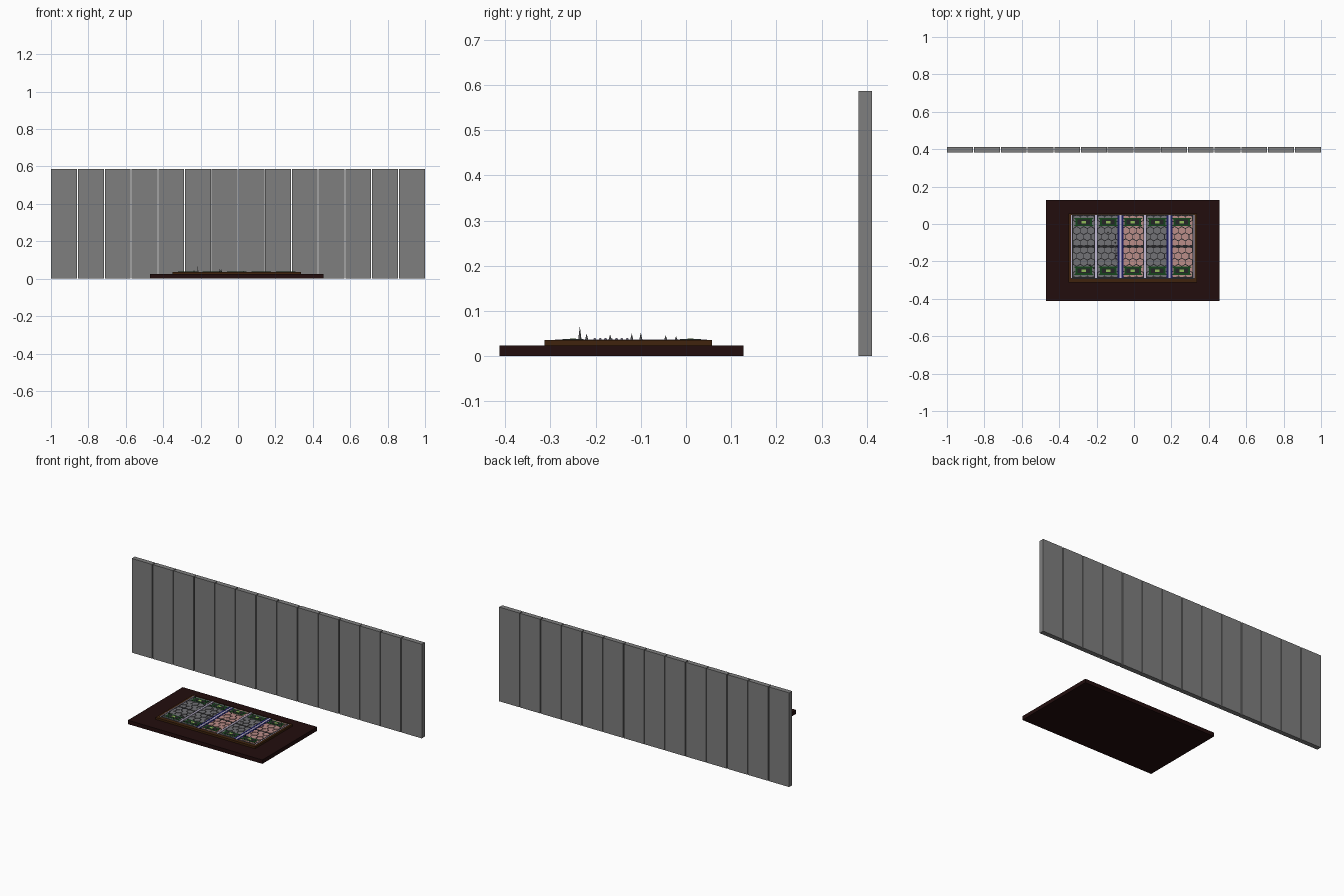
import bpy, bmesh, math, random

random.seed(4)
if "Cube" in bpy.data.objects:
    bpy.data.objects.remove(bpy.data.objects["Cube"], do_unlink=True)


def material(name, *rgb):
    m = bpy.data.materials.new(name)
    m.use_nodes = True
    m.diffuse_color = (*rgb, 1)
    m.node_tree.nodes["Principled BSDF"].inputs["Base Color"].default_value = (*rgb, 1)
    return m


GREY = material("wall grey", .21, .21, .21)
TABLE = material("dark mahogany", .016, .004, .004)
FRAME = material("brown wood", .05, .017, .004)
BOARD = material("board black", .018, .018, .02)
STONE = material("stone grey", .17, .17, .18)
PINK = material("pink stone", .5, .27, .25)
LILAC = material("pale lilac", .55, .5, .68)
BLUE = material("deep blue", .012, .012, .12)
GREEN = material("dark green", .008, .06, .012)
LIME = material("light green", .28, .5, .1)


def finish(bm, name, mat):
    bmesh.ops.recalc_face_normals(bm, faces=bm.faces)
    mesh = bpy.data.meshes.new(name)
    bm.to_mesh(mesh)
    bm.free()
    mesh.materials.append(mat)
    obj = bpy.data.objects.new(name, mesh)
    bpy.context.collection.objects.link(obj)
    return obj


def add_box(bm, x0, x1, y0, y1, z0, z1):
    verts = bmesh.ops.create_cube(bm, size=1)["verts"]
    for v in verts:
        v.co.x = x1 if v.co.x > 0 else x0
        v.co.y = y1 if v.co.y > 0 else y0
        v.co.z = z1 if v.co.z > 0 else z0


def box(name, mat, *bounds):
    bm = bmesh.new()
    add_box(bm, *bounds)
    return finish(bm, name, mat)


def add_prism(bm, points, z0, z1):
    face = bm.faces.new([bm.verts.new((x, y, z0)) for x, y in points])
    out = bmesh.ops.extrude_face_region(bm, geom=[face])["geom"]
    for v in out:
        if isinstance(v, bmesh.types.BMVert):
            v.co.z = z1


# Back wall of upright panels with narrow gaps
PANELS, GAP = 14, .0025
pitch = 2 / PANELS
for i in range(PANELS):
    left = -1 + i * pitch
    box(f"wall_panel_{i + 1}", GREY, left + GAP * (i > 0),
        left + pitch - GAP * (i < PANELS - 1), .382, .412, 0, .587)

# Table slab, raised wooden rim and recessed board
CX, CY = -.0065, -.12
box("table_top", TABLE, -.47, .457, -.413, .127, 0, .024)
X0, X1, Y0, Y1 = -.335, .322, -.293, .05
box("board", BOARD, X0, X1, Y0, Y1, .024, .034)
bm = bmesh.new()
add_box(bm, -.35, X0, -.313, .057, .024, .036)
add_box(bm, X1, .337, -.313, .057, .024, .036)
add_box(bm, X0, X1, -.313, Y0, .024, .036)
add_box(bm, X0, X1, Y1, .057, .024, .036)
finish(bm, "board_rim", FRAME)

# Hexagonal paving, trimmed to each of the ten cells
COLS, COL, HALF_W, HALF_H = 5, .131, .058, .08
HEX, STEP = .021, .038
for c in range(COLS):
    x = CX + (c - 2) * COL
    bm = bmesh.new()
    for side in (-1, 1):
        y = CY + side * .0845
        for r in range(-3, 4):
            for k in range(-2, 3):
                hx, hy = (k + (r % 2) / 2) * STEP, r * STEP * .866
                if abs(hx) > HALF_W + .004 or abs(hy) > HALF_H:
                    continue
                pts = []
                for a in range(6):
                    t = math.radians(60 * a + 30)
                    px = max(-HALF_W, min(HALF_W, hx + HEX * .93 * math.cos(t)))
                    py = max(-HALF_H, min(HALF_H, hy + HEX * .93 * math.sin(t)))
                    pts.append((x + px, y + py))
                add_prism(bm, pts, .034, .0362)
    bmesh.ops.dissolve_degenerate(bm, dist=.00001, edges=bm.edges)
    finish(bm, f"paving_{c + 1}", PINK if c in (2, 4) else STONE)

# Lane dividers: pale strips, with blue strips beside some of them
pale, blue = bmesh.new(), bmesh.new()
for i in range(COLS + 1):
    x = CX + (i - 2.5) * COL
    half = .005 if 0 < i < COLS else .002
    add_box(pale, x - half, x + half, Y0 + .003, Y1 - .003, .034, .0372)
    if i in (2, 4):
        for s in (-1, 1):
            add_box(blue, x + s * .011 - .005, x + s * .011 + .005,
                    Y0 + .005, Y1 - .005, .034, .0368)
finish(pale, "lane_dividers", LILAC)
finish(blue, "blue_lane_edges", BLUE)

# Green name plates at both ends of every lane, with a bright centre and leaves
plates, inlays, centres, leaves = (bmesh.new() for _ in range(4))
for c in range(COLS):
    x = CX + (c - 2) * COL
    for side in (-1, 1):
        y = CY + side * .13
        add_box(plates, x - .045, x + .045, y - .022, y + .022, .034, .0375)
        add_box(inlays, x - .034, x + .034, y - .013, y + .013, .0375, .038)
        add_box(centres, x - .011, x + .011, y - .007, y + .007, .038, .0388)
        for sx in (-1, 1):
            for sy in (-1, 1):
                lx, ly = x + sx * .046, y + sy * .019
                add_prism(leaves, [(lx - .007, ly), (lx, ly - .004),
                                   (lx + .007, ly), (lx, ly + .004)], .034, .0385)
finish(plates, "lane_plates", GREEN)
finish(inlays, "plate_inlays", BOARD)
finish(centres, "plate_centres", LIME)
finish(leaves, "plate_leaves", GREEN)

# Thin spikes standing on the lanes
spikes = [(-.215, -.235, .066), (-.235, -.22, .05), (-.095, -.168, .048),
          (-.09, -.12, .05), (-.1, -.1, .052), (-.14, -.045, .046), (.03, -.022, .044)]
bm = bmesh.new()
for x, y, top in spikes:
    made = bmesh.ops.create_cone(bm, segments=6, radius1=.004, radius2=0,
                                 depth=top - .034, cap_ends=True)["verts"]
    bmesh.ops.translate(bm, verts=made, vec=(x, y, (top + .034) / 2))
finish(bm, "spikes", STONE)

# Small scattered pebbles beside the second divider
bm = bmesh.new()
for i in range(7):
    made = bmesh.ops.create_icosphere(bm, subdivisions=1, radius=.0035)["verts"]
    bmesh.ops.translate(bm, verts=made, vec=(
        -.094 + random.uniform(-.008, .008), -.13 - i * .012, .037))
finish(bm, "pebbles", LILAC)
